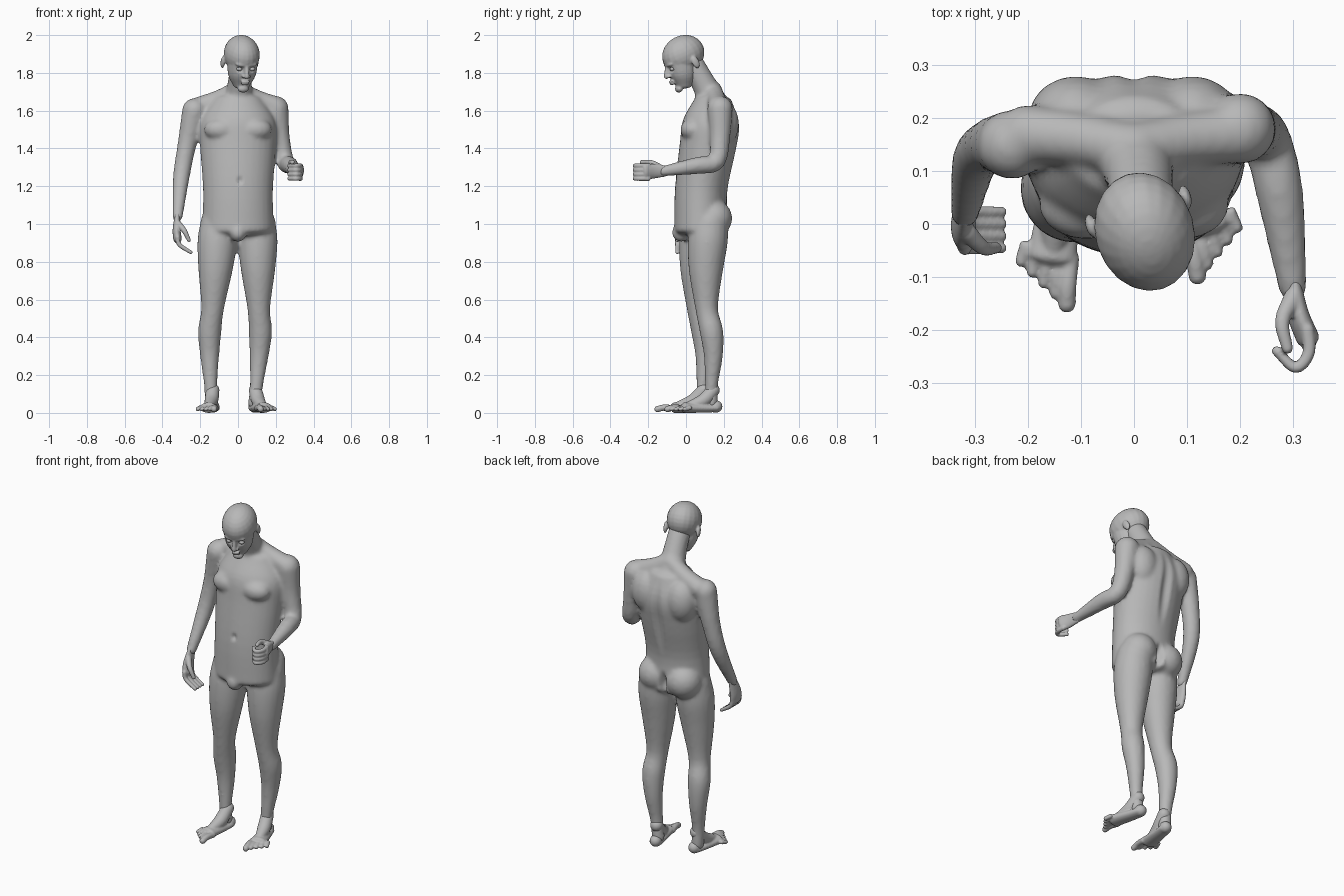
import bpy, bmesh, math
from mathutils import Matrix, Vector

cube = bpy.data.objects.get("Cube")
if cube:
    bpy.data.objects.remove(cube)

skin = bpy.data.materials.new("plain_grey")
skin.use_nodes = True
grey = (.48, .48, .48, 1)
skin.diffuse_color = grey
skin.node_tree.nodes["Principled BSDF"].inputs["Base Color"].default_value = grey

LEFT, RIGHT = 1, -1
SIDES = (LEFT, RIGHT)


def flow(points, steps=4):
    """Smooth curve through (x, y, z, radius) points."""
    points = [Vector(point) for point in points]
    before = points[0] * 2 - points[1]
    after = points[-1] * 2 - points[-2]
    padded = [before, *points, after]
    curve = []
    for a, b, c, d in zip(padded, padded[1:], padded[2:], padded[3:]):
        for step in range(steps):
            t = step / steps
            bend = (a * 2 - b * 5 + c * 4 - d) * t + (b * 3 - a - c * 3 + d) * t * t
            curve.append(b + (c - a + bend) * t / 2)
    return curve + [points[-1]]


def ball(form, centre, radii, turn=Matrix()):
    place = Matrix.Translation(centre) @ turn @ Matrix.Diagonal((*radii, 1))
    bmesh.ops.create_uvsphere(form, u_segments=20, v_segments=14, radius=1, matrix=place)


def tube(form, points, wide=1, deep=1, cap=1, sides=20):
    """Closed tube along a curve, with rounded ends."""
    curve = flow(points)
    centres = [point.to_3d() for point in curve]
    heading = Vector((0, 0, 1))
    turn = Matrix.Identity(3).to_quaternion()
    last = len(curve) - 1
    loops = []
    for i, centre in enumerate(centres):
        radius = curve[i].w
        tangent = (centres[min(i + 1, last)] - centres[max(i - 1, 0)]).normalized()
        turn = heading.rotation_difference(tangent) @ turn
        heading = tangent
        ring = []
        for k in range(sides):
            angle = math.tau * k / sides
            offset = Vector((wide * math.cos(angle), deep * math.sin(angle), 0)) * radius
            ring.append(form.verts.new(centre + turn @ offset))
        loops.append(ring)
        if i in (0, last):
            ball(form, centre, (radius * wide, radius * deep, radius * cap),
                 turn.to_matrix().to_4x4())
    for lower, upper in zip(loops, loops[1:]):
        for k in range(sides):
            form.faces.new((lower[k - 1], lower[k], upper[k], upper[k - 1]))
    form.faces.new(reversed(loops[0]))
    form.faces.new(loops[-1])


def finish(name, form, voxel, smoothing):
    """Fuse the overlapping forms into one smooth skin."""
    bmesh.ops.recalc_face_normals(form, faces=form.faces)
    mesh = bpy.data.meshes.new(name)
    form.to_mesh(mesh)
    form.free()
    part = bpy.data.objects.new(name, mesh)
    bpy.context.collection.objects.link(part)
    bpy.context.view_layer.objects.active = part
    fuse = part.modifiers.new("fuse", "REMESH")
    fuse.mode = "VOXEL"
    fuse.voxel_size = voxel
    soften = part.modifiers.new("soften", "SMOOTH")
    soften.iterations = smoothing
    for modifier in ("fuse", "soften"):
        bpy.ops.object.modifier_apply(modifier=modifier)
    part.data.materials.clear()
    part.data.materials.append(skin)
    part.data.shade_smooth()
    return part


def dent(part, centre, reach, push):
    """Push nearby skin along a vector with a soft falloff."""
    for vertex in part.data.vertices:
        offset = vertex.co - Vector(centre)
        distance = Vector([along / limit for along, limit in zip(offset, reach)]).length
        if distance < 1:
            vertex.co += Vector(push) * (1 - distance ** 2) ** 2


# Torso with chest, shoulder blades, shoulders and buttocks
form = bmesh.new()
tube(form, [(0, .08, .97, .19), (0, .08, 1.18, .185), (0, .115, 1.4, .2),
            (0, .135, 1.54, .2), (0, .145, 1.66, .13)], deep=.75, cap=.2, sides=32)
ball(form, (0, -.025, .955), (.045, .05, .05))
for side in SIDES:
    ball(form, (.09 * side, .145, 1.03), (.1, .1, .1))
    ball(form, (.09 * side, .035, 1.5), (.09, .065, .06))
    ball(form, (.11 * side, .2, 1.53), (.09, .08, .12))
    tube(form, [(0, .14, 1.71, .05), (.1 * side, .16, 1.66, .05), (.2 * side, .17, 1.62, .056)])

# Neck
tube(form, [(0, .14, 1.65, .076), (.01, .09, 1.75, .064), (.015, .04, 1.84, .06)])

# Legs: the left one stands further back and closer to the middle
right_leg = [(-.1, .08, 1, .1), (-.11, .07, .9, .105), (-.12, .06, .75, .09),
             (-.135, .065, .55, .06), (-.15, .09, .43, .062), (-.15, .1, .3, .05),
             (-.145, .09, .15, .035), (-.14, .09, .05, .035)]
left_leg = [(-x - .055 * (1 - z), y + .045, z, radius) for x, y, z, radius in right_leg]
tube(form, right_leg)
tube(form, left_leg)

# Arms: the right one hangs, the left one is bent forward
tube(form, [(-.23, .15, 1.6, .066), (-.27, .15, 1.42, .05), (-.3, .12, 1.25, .044),
            (-.32, .02, 1.04, .028)])
tube(form, [(.2, .18, 1.61, .068), (.22, .18, 1.46, .054), (.25, .16, 1.33, .047),
            (.275, .06, 1.31, .045), (.3, -.12, 1.28, .028)])
body = finish("body", form, voxel=.011, smoothing=6)

# Spine, buttock cleft and navel
dent(body, (0, .27, 1.4), (.04, .1, .27), (0, -.016, 0))
dent(body, (0, .24, 1), (.03, .12, .1), (0, -.04, 0))
dent(body, (.01, -.07, 1.23), (.02, .04, .03), (0, .02, 0))

# Head, looking down towards the left hand
pose = (Matrix.Translation((.012, .012, 1.85)) @ Matrix.Rotation(math.radians(17), 4, "Z")
        @ Matrix.Rotation(math.radians(25), 4, "X"))
form = bmesh.new()
ball(form, (0, -.005, .055), (.094, .117, .1))
tube(form, [(0, -.03, .06, .083), (0, -.05, -.04, .074), (0, -.07, -.1, .042)], cap=.3)
ball(form, (0, -.1, .042), (.06, .022, .014))
tube(form, [(0, -.115, .034, .01), (0, -.14, -.012, .013)])
for lip in (-.047, -.06):
    ball(form, (0, -.127, lip), (.025, .011, .007))
ball(form, (0, -.104, -.1), (.03, .02, .02))
for side in SIDES:
    ball(form, (.014 * side, -.13, -.016), (.01, .012, .009))
    ball(form, (.093 * side, .014, 0), (.011, .02, .034))
form.transform(pose)
head = finish("head", form, voxel=.0055, smoothing=4)

# Eyes set into their sockets
form = bmesh.new()
inward = pose.to_3x3() @ Vector((0, .016, 0))
for side in SIDES:
    dent(head, pose @ Vector((.036 * side, -.12, .016)), (.028, .03, .022), inward)
    ball(form, (.036 * side, -.103, .016), (.016, .014, .011))
form.transform(pose)
finish("eyes", form, voxel=.004, smoothing=2)


# Feet, each with its heel at the local origin
def make_foot(name, heel, yaw, side):
    form = bmesh.new()
    ball(form, (0, -.03, .034), (.033, .035, .033))
    tube(form, [(0, -.03, .025, .035), (0, -.1, .025, .04), (0, -.2, .028, .047)],
         deep=.6, cap=.4)
    tube(form, [(0, -.045, .12, .035), (0, -.1, .065, .036), (0, -.18, .035, .025)])
    for toe in range(5):
        across = -.035 + .021 * toe
        radius = .012 if toe else .017
        tip = -.285 + .017 * toe
        tube(form, [(across, -.2, .025, radius), (across * 1.05, tip + .035, .028, radius),
                    (across * 1.15, tip, .02, radius)], sides=12)
    form.transform(Matrix.Translation(heel) @ Matrix.Rotation(math.radians(yaw), 4, "Z")
                   @ Matrix.Diagonal((side, 1, 1, 1)))
    finish(name, form, voxel=.005, smoothing=3)


make_foot("left_foot", (.08, .187, 0), 16, LEFT)
make_foot("right_foot", (-.127, .137, 0), -8, RIGHT)

# Right hand, relaxed with loosely curled fingers and thumb
form = bmesh.new()
tube(form, [(-.32, -.01, .92, .045), (-.325, 0, .97, .042), (-.32, .025, 1.05, .028)],
     wide=.5, cap=.4)
for finger in range(4):
    y = -.046 + .023 * finger
    tube(form, [(-.32, y, .93, .013), (-.31, y, .89, .012), (-.25, y, .85, .01)], sides=12)
tube(form, [(-.316, -.015, 1, .018), (-.285, -.045, .965, .014), (-.26, -.045, .915, .011)])
finish("right_hand", form, voxel=.0045, smoothing=3)

# Left hand, held out with the fingers curled inward under the thumb
form = bmesh.new()
tube(form, [(.3, -.11, 1.28, .03), (.31, -.17, 1.28, .04), (.328, -.215, 1.275, .043)],
     wide=.5, cap=.4)
for finger in range(4):
    z = 1.24 + .023 * finger
    tube(form, [(.328, -.2, z, .013), (.33, -.245, z, .012), (.305, -.272, z, .011),
                (.27, -.24, z, .01)], sides=12)
tube(form, [(.3, -.14, 1.3, .018), (.28, -.185, 1.325, .014), (.29, -.235, 1.328, .011)])
finish("left_hand", form, voxel=.0045, smoothing=3)
